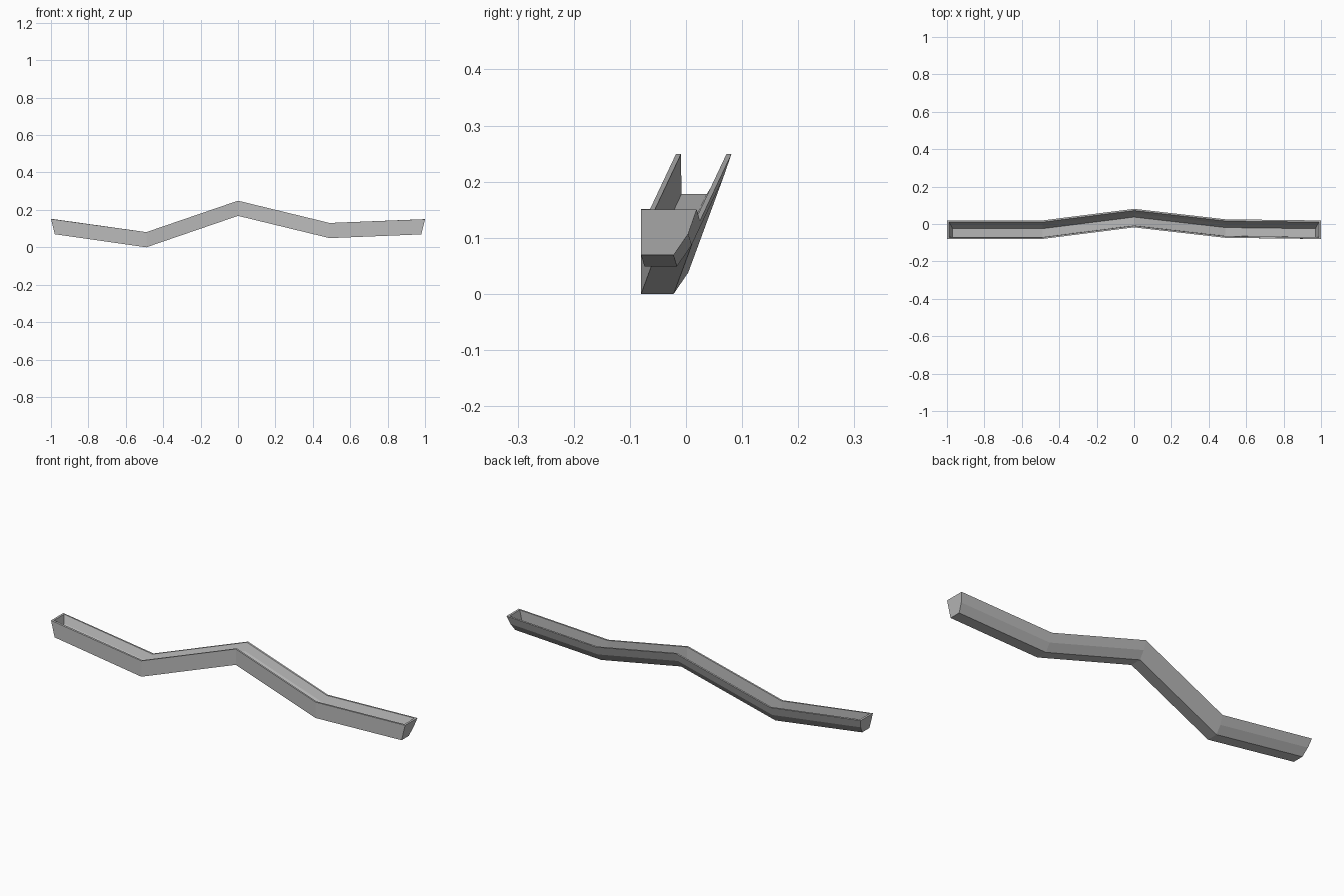
import bpy
import bmesh

cube = bpy.data.objects.get("Cube")
if cube:
    bpy.data.objects.remove(cube, do_unlink=True)

metal = bpy.data.materials.new("grey metal")
metal.use_nodes = True
grey = (0.5, 0.5, 0.5, 1)
metal.diffuse_color = grey
metal.node_tree.nodes["Principled BSDF"].inputs["Base Color"].default_value = grey

# Path of the trough: x, sideways offset, floor height
path = [(-1, 0, 0.07), (-0.49, 0, 0), (0, 0.062, 0.168),
        (0.49, 0.006, 0.049), (1, 0, 0.069)]
# Open cross-sections (y, height): front rim, floor, bend, back rim
outer = [(-0.08, 0.081), (-0.08, 0), (-0.022, 0), (0.004, 0.038), (0.019, 0.081)]
inner = [(-0.071, 0.081), (-0.07, 0.01), (-0.025, 0.01), (-0.005, 0.042), (0.01, 0.081)]
LEAN = 0.25
CAP = 0.011


def sweep(bm, profile, inset):
    """Place the profile at each bend; the ends lean inward towards the floor."""
    rings = []
    for x, dy, dz in path:
        ring = []
        for y, h in profile:
            px = x
            if abs(x) == 1:
                px = x * (1 - inset - LEAN * (0.081 - h))
            ring.append(bm.verts.new((px, y + dy, h + dz)))
        rings.append(ring)
    for a, b in zip(rings, rings[1:]):
        for i in range(len(profile) - 1):
            bm.faces.new((a[i], a[i + 1], b[i + 1], b[i]))
    # End caps
    bm.faces.new(rings[0])
    bm.faces.new(rings[-1])
    return rings


bm = bmesh.new()
outside = sweep(bm, outer, 0)
inside = sweep(bm, inner, CAP)

# Thin rims along both walls and across both ends
for k in (0, -1):
    for j in range(len(path) - 1):
        bm.faces.new((outside[j][k], outside[j + 1][k], inside[j + 1][k], inside[j][k]))
    bm.faces.new((outside[k][0], outside[k][-1], inside[k][-1], inside[k][0]))

bmesh.ops.recalc_face_normals(bm, faces=bm.faces)
mesh = bpy.data.meshes.new("gutter_trough")
bm.to_mesh(mesh)
bm.free()
mesh.materials.append(metal)
gutter = bpy.data.objects.new("gutter_trough", mesh)
bpy.context.collection.objects.link(gutter)
